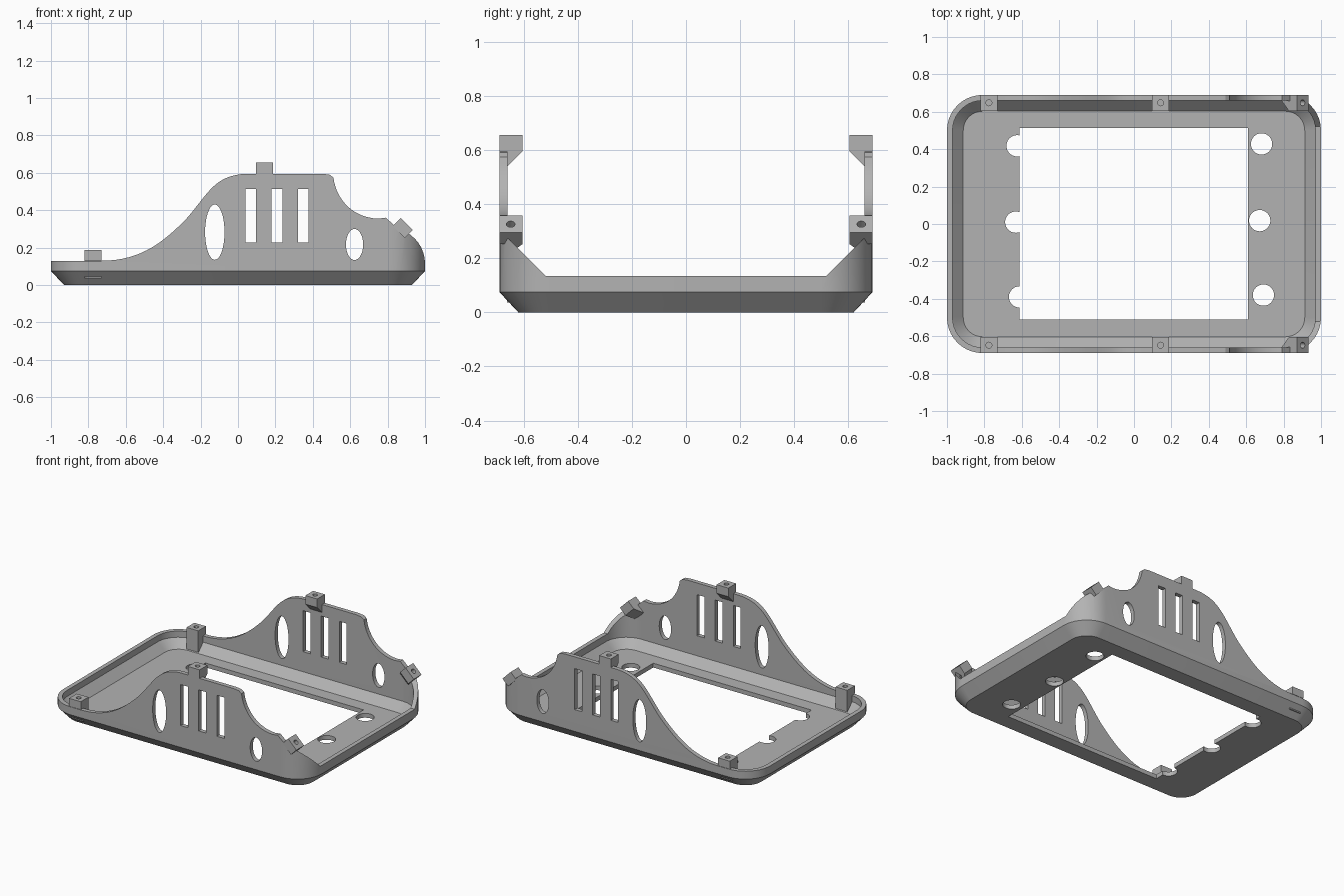
import bpy, bmesh, math
from mathutils import Matrix, Vector
from mathutils.geometry import interpolate_bezier

cube = bpy.data.objects.get("Cube")
if cube:
    bpy.data.objects.remove(cube)

grey = bpy.data.materials.new("plain grey")
grey.use_nodes = True
colour = (0.45, 0.45, 0.45, 1)
grey.diffuse_color = colour
grey.node_tree.nodes["Principled BSDF"].inputs["Base Color"].default_value = colour


def make(name, bm):
    bmesh.ops.recalc_face_normals(bm, faces=bm.faces)
    mesh = bpy.data.meshes.new(name)
    bm.to_mesh(mesh)
    bm.free()
    mesh.materials.append(grey)
    obj = bpy.data.objects.new(name, mesh)
    bpy.context.collection.objects.link(obj)
    return obj


def prism(name, points, axis, lo, hi):
    """Extrude a flat outline along x, y or z."""
    bm = bmesh.new()
    rings = []
    for d in (lo, hi):
        ring = []
        for a, b in points:
            co = [a, b]
            co.insert(axis, d)
            ring.append(bm.verts.new(co))
        rings.append(ring)
        bm.faces.new(ring)
    n = len(points)
    for i in range(n):
        j = (i + 1) % n
        bm.faces.new((rings[0][i], rings[0][j], rings[1][j], rings[1][i]))
    return make(name, bm)


def ellipse(cx, cy, rx, ry, n=40):
    return [(cx + rx * math.cos(math.tau * i / n), cy + ry * math.sin(math.tau * i / n))
            for i in range(n)]


def rect(x0, x1, y0, y1):
    return [(x0, y0), (x1, y0), (x1, y1), (x0, y1)]


def curve(*pts):
    return [tuple(p) for p in interpolate_bezier(*[Vector(p) for p in pts], 16)]


def cut(obj, cutter):
    mod = obj.modifiers.new("cut", 'BOOLEAN')
    mod.operation = 'DIFFERENCE'
    mod.solver = 'EXACT'
    mod.object = cutter
    bpy.context.view_layer.objects.active = obj
    bpy.ops.object.modifier_apply(modifier=mod.name)
    bpy.data.objects.remove(cutter)


def smooth(obj):
    bpy.ops.object.select_all(action='DESELECT')
    obj.select_set(True)
    bpy.context.view_layer.objects.active = obj
    bpy.ops.object.shade_smooth_by_angle(angle=math.radians(25))


# Tray: rounded rectangle rings lofted up the outside and down the inside
HX, HY, R, TOP, STEPS = 1.0, 0.69, 0.19, 0.595, 10
bm = bmesh.new()
rings = []
for inset, z in ((0.07, 0), (0, 0.075), (0, TOP + 0.1), (0.03, TOP + 0.1),
                 (0.03, 0.087), (0.087, 0.03)):
    ring = []
    for k, (sx, sy) in enumerate(((1, 1), (-1, 1), (-1, -1), (1, -1))):
        for i in range(STEPS + 1):
            a = math.pi / 2 * (k + i / STEPS)
            ring.append(bm.verts.new((sx * (HX - R) + (R - inset) * math.cos(a),
                                      sy * (HY - R) + (R - inset) * math.sin(a), z)))
    rings.append(ring)
for lower, upper in zip(rings, rings[1:]):
    for i in range(len(lower)):
        j = (i + 1) % len(lower)
        bm.faces.new((lower[i], lower[j], upper[j], upper[i]))
bm.faces.new(rings[0])
bm.faces.new(rings[-1])
tray = make("tray", bm)

# Sweeping top edge of the two side walls
edge = [(-1.2, 0.13)]
edge += curve((-0.73, 0.13), (-0.52, 0.13), (-0.40, 0.23), (-0.28, 0.35))
edge += curve((-0.28, 0.35), (-0.16, 0.485), (-0.13, 0.59), (0.05, TOP))[1:]
edge += [(0.45, TOP), (0.49, 0.59)]
edge += curve((0.51, 0.575), (0.525, 0.46), (0.61, 0.36), (0.75, 0.355))
edge += [(0.79, 0.36), (0.835, 0.32), (0.89, 0.265), (0.93, 0.29), (1.2, 0.29), (1.2, 1), (-1.2, 1)]
cut(tray, prism("edge_cutter", edge, 1, -1, 1))

# Low end wall with sloping shoulders
cut(tray, prism("end_cutter", [(-0.52, 0.135), (0.52, 0.135), (0.92, 0.535), (-0.92, 0.535)], 0, 0.88, 1.2))

# Vent slots and oval openings through both side walls
for x in (0.04, 0.18, 0.32):
    cut(tray, prism("slot_cutter", rect(x, x + 0.057, 0.227, 0.513), 1, -1, 1))
cut(tray, prism("oval_cutter", ellipse(-0.124, 0.283, 0.052, 0.148), 1, -1, 1))
cut(tray, prism("oval_cutter", ellipse(0.623, 0.217, 0.046, 0.083), 1, -1, 1))

# Floor window and round holes
cut(tray, prism("window_cutter", rect(-0.612, 0.61, -0.51, 0.513), 2, -0.1, 0.06))
for x, y in ((0.682, 0.428), (0.672, 0.018), (0.692, -0.38),
             (-0.625, 0.418), (-0.632, 0.01), (-0.612, -0.39)):
    cut(tray, prism("hole_cutter", ellipse(x, y, 0.057, 0.057), 2, -0.1, 0.06))
smooth(tray)

# Screw brackets, mirrored on both sides
post = [(0.605, 0), (HY, 0), (HY, -0.055), (0.662, -0.055), (0.662, -0.15), (0.605, -0.15)]
gusset = [(0.605, 0), (HY, 0), (HY, -0.06), (0.662, -0.06), (0.662, -0.117), (0.605, -0.06)]
for name, outline, x, z, tilt in (("rear_post", post, -0.776, 0.187, 0),
                                  ("middle_bracket", gusset, 0.142, 0.655, 0),
                                  ("tilted_bracket", gusset, 0.902, 0.326, 45)):
    for side, s in (("left", 1), ("right", -1)):
        bracket = prism(f"{name}_{side}", [(s * y, h) for y, h in outline], 0, -0.045, 0.045)
        cut(bracket, prism("screw_cutter", ellipse(0, s * 0.648, 0.016, 0.016, 20), 2, -0.05, 0.05))
        bracket.data.transform(Matrix.Translation((x, 0, z)) @ Matrix.Rotation(math.radians(tilt), 4, 'Y'))
        smooth(bracket)
